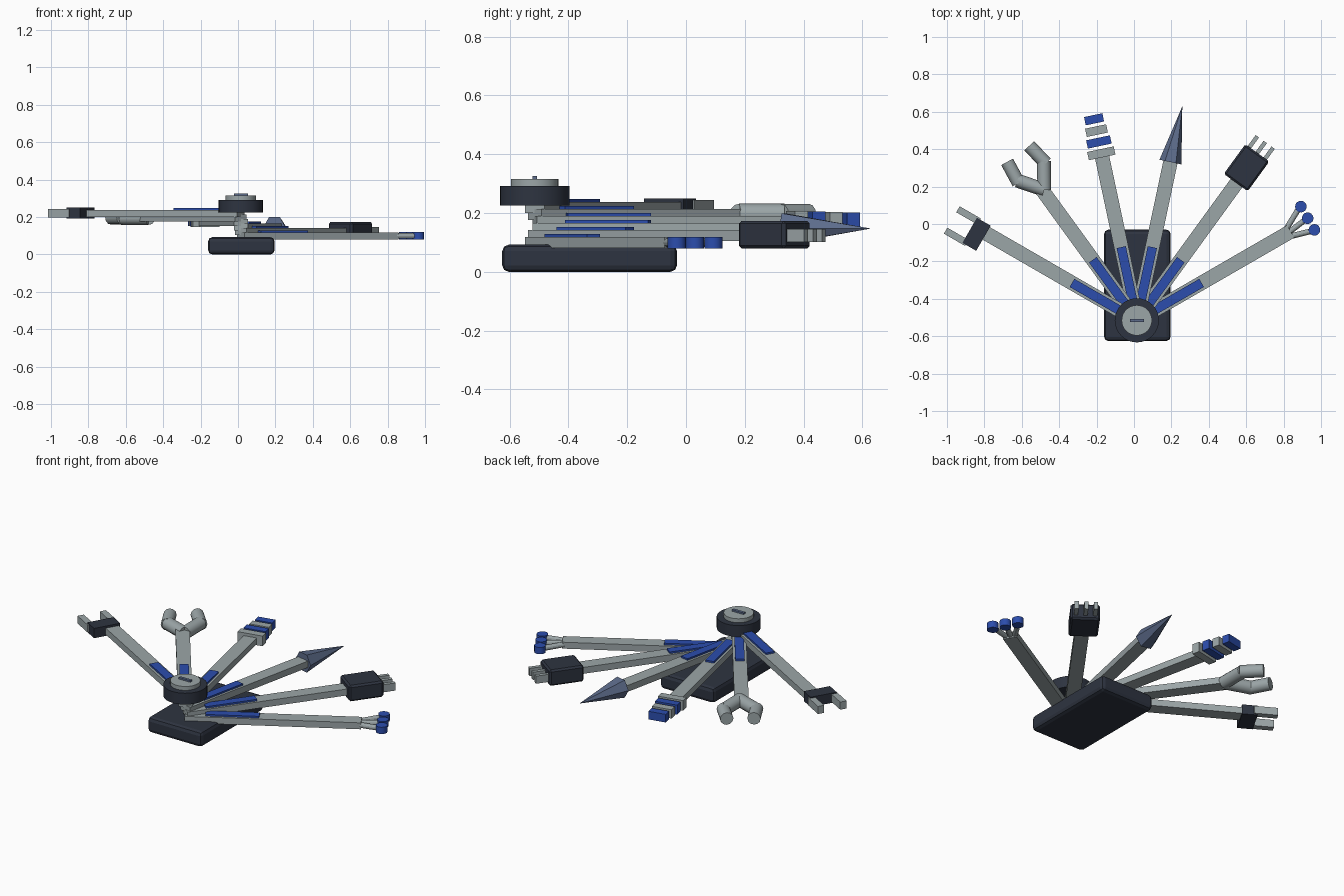
import bpy, bmesh
from math import radians, pi
from mathutils import Matrix, Vector

cube = bpy.data.objects.get("Cube")
if cube:
    bpy.data.objects.remove(cube)


def material(name, rgb):
    m = bpy.data.materials.new(name)
    m.use_nodes = True
    m.diffuse_color = (*rgb, 1)
    m.node_tree.nodes["Principled BSDF"].inputs["Base Color"].default_value = (*rgb, 1)
    return m


STEEL = material("light steel", (0.33, 0.38, 0.39))
DARK = material("dark casing", (0.027, 0.034, 0.052))
BLUE = material("blue", (0.025, 0.075, 0.42))
SLATE = material("slate blue", (0.11, 0.15, 0.26))


def finish(name, bm, mat, place, smooth=False):
    mesh = bpy.data.meshes.new(name)
    bm.to_mesh(mesh)
    bm.free()
    mesh.materials.append(mat)
    ob = bpy.data.objects.new(name, mesh)
    ob.matrix_world = place
    bpy.context.collection.objects.link(ob)
    if smooth:
        bpy.ops.object.select_all(action="DESELECT")
        ob.select_set(True)
        bpy.context.view_layer.objects.active = ob
        bpy.ops.object.shade_smooth_by_angle(angle=radians(35))
    return ob


def box(name, centre, size, mat, place=Matrix(), bevel=0.0, segments=1):
    bm = bmesh.new()
    bmesh.ops.create_cube(bm, size=1, matrix=Matrix.Translation(centre) @ Matrix.Diagonal((*size, 1)))
    if bevel:
        bmesh.ops.bevel(bm, geom=bm.edges[:], offset=bevel, segments=segments,
                        profile=0.5, affect="EDGES")
    return finish(name, bm, mat, place)


def rod(name, start, end, r1, mat, place=Matrix(), r2=None, sides=12, spin=0, smooth=False):
    a, b = Vector(start), Vector(end)
    turn = (b - a).to_track_quat("Z", "Y").to_matrix().to_4x4()
    bm = bmesh.new()
    bmesh.ops.create_cone(bm, cap_ends=True, segments=sides, radius1=r1,
                          radius2=r1 if r2 is None else r2, depth=(b - a).length,
                          matrix=Matrix.Translation((a + b) / 2) @ turn @ Matrix.Rotation(spin, 4, "Z"))
    return finish(name, bm, mat, place, smooth)


# Handle block with softened edges
box("base_handle", (0.018, -0.328, 0.046), (0.355, 0.595, 0.092), DARK, bevel=0.022, segments=2)

# Pivot screw on top of the fan
PX, PY = 0.015, -0.515
hub = Matrix.Translation((PX, PY, 0))
rod("pivot_cap", (0, 0, 0.225), (0, 0, 0.292), 0.118, DARK, hub, sides=32, smooth=True)
rod("pivot_disc", (0, 0, 0.29), (0, 0, 0.315), 0.081, STEEL, hub, sides=32, smooth=True)
box("pivot_slot", (0, 0, 0.319), (0.075, 0.016, 0.012), SLATE, hub)

# Six fanned arms; each local frame runs along the arm, at arm mid height
LENGTHS = (0.95, 0.93, 0.88, 0.90, 0.88, 0.94)
frames = []
for i, length in enumerate(LENGTHS):
    frame = Matrix.Translation((PX, PY, 0.099 + 0.024 * i)) @ Matrix.Rotation(radians(30 + 24 * i), 4, "Z")
    frames.append(frame)
    box(f"arm_{i + 1}", (length / 2, 0, 0), (length, 0.077, 0.038), STEEL, frame)
    box(f"arm_inlay_{i + 1}", (0.255, 0, 0.023), (0.29, 0.05, 0.012), BLUE, frame)
splay, fist, drill, stack, claw, fork = frames

# Splayed rods with round blue pads
for k in (-1, 0, 1):
    s = 0.016 + 0.072 * k
    rod("splay_rod", (0.93, 0.02 * k, 0), (1.055, s, 0), 0.015, STEEL, splay)
    rod("splay_pad", (1.064, s, -0.02), (1.064, s, 0.02), 0.031, BLUE, splay, sides=16, smooth=True)

# Dark block with three prongs
box("prong_block", (1.005, 0.005, 0.003), (0.196, 0.158, 0.095), DARK, fist, bevel=0.01)
for k in (-1, 0, 1):
    box("block_prong", (1.12, 0.005 + 0.052 * k, 0), (0.11, 0.022, 0.045), STEEL, fist)

# Six-sided spike
rod("spike", (0.865, 0, 0), (1.17, 0, 0), 0.06, SLATE, drill, r2=0, sides=6, spin=pi / 2)

# Row of shrinking plates in alternating colours
for k in range(4):
    box("stack_plate", (0.913 + 0.062 * k, 0, 0.006), (0.045, 0.145 - 0.015 * k, 0.06 - 0.004 * k),
        (STEEL, BLUE)[k % 2], stack)

# Two-jaw round claw
for side in (-1, 1):
    rod("claw_palm", (0.855, -0.01, 0), (0.98, side * 0.088 - 0.01, 0), 0.037, STEEL, claw, smooth=True)
    rod("claw_finger", (0.965, side * 0.09 - 0.01, 0), (1.093, side * 0.073 - 0.01, 0),
        0.036, STEEL, claw, smooth=True)

# Two-tined fork
box("fork_block", (0.972, 0.03, 0.002), (0.085, 0.155, 0.058), DARK, fork)
for side in (-1, 1):
    box("fork_tine", (1.06, 0.03 + 0.066 * side, 0.002), (0.13, 0.037, 0.045), STEEL, fork)
